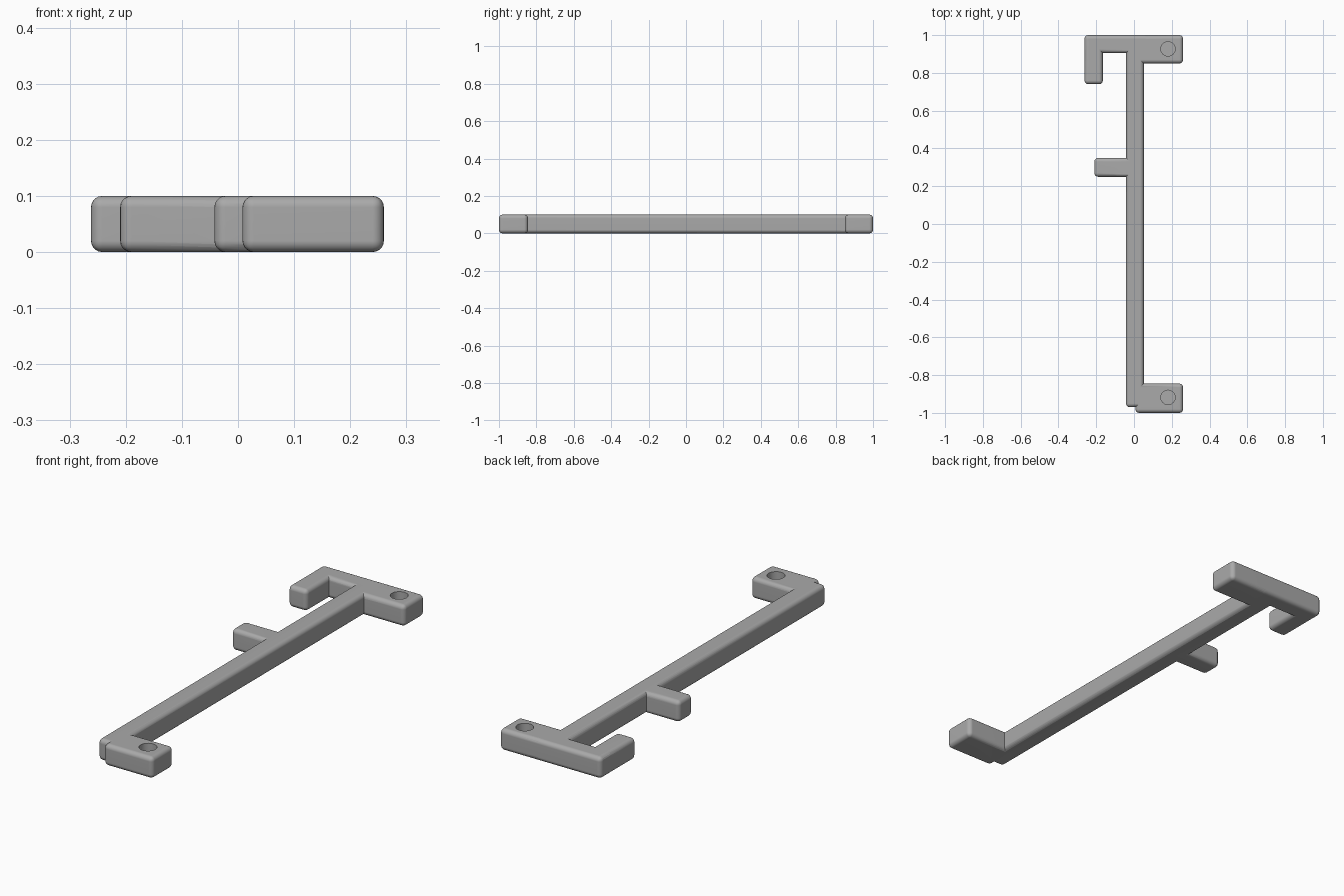
import bpy
import math

if "Cube" in bpy.data.objects:
    bpy.data.objects.remove(bpy.data.objects["Cube"])

H = 0.10        # thickness of every part
R = 0.02        # edge rounding

grey = bpy.data.materials.new("plain grey")
grey.diffuse_color = (0.40, 0.40, 0.40, 1)
grey.use_nodes = True
grey.node_tree.nodes["Principled BSDF"].inputs["Base Color"].default_value = grey.diffuse_color


def apply(ob, name):
    bpy.context.view_layer.objects.active = ob
    bpy.ops.object.modifier_apply(modifier=name)


def bar(name, x0, x1, y0, y1):
    """Box with all edges rounded, standing on z = 0."""
    bpy.ops.mesh.primitive_cube_add(size=1, location=((x0 + x1) / 2, (y0 + y1) / 2, H / 2))
    ob = bpy.context.object
    ob.name = name
    ob.scale = (x1 - x0, y1 - y0, H)
    bpy.ops.object.transform_apply(location=True, rotation=False, scale=True)
    ob.data.materials.append(grey)
    bev = ob.modifiers.new("round", 'BEVEL')
    bev.width, bev.segments = R, 5
    apply(ob, "round")
    return ob


def combine(ob, other, operation):
    mod = ob.modifiers.new("join", 'BOOLEAN')
    mod.operation, mod.solver, mod.object = operation, 'EXACT', other
    apply(ob, "join")
    bpy.data.objects.remove(other, do_unlink=True)


# Long spine with its side branches
frame = bar("frame", -0.042, 0.052, -0.97, 0.98)
branches = [
    bar("front_arm", 0.008, 0.26, -1.0, -0.845),
    bar("middle_stub", -0.21, 0.02, 0.25, 0.35),
    bar("back_crossbar", -0.262, 0.08, 0.905, 1.0),
    bar("back_block", 0.0, 0.26, 0.85, 1.0),
    bar("hook", -0.262, -0.165, 0.74, 1.0),
]
for branch in branches:
    combine(frame, branch, 'UNION')

# Blind round holes in the two right-hand blocks
for y in (-0.918, 0.927):
    bpy.ops.mesh.primitive_cylinder_add(vertices=32, radius=0.038, depth=0.12,
                                        location=(0.18, y, 0.10))
    hole = bpy.context.object
    hole.data.materials.append(grey)
    combine(frame, hole, 'DIFFERENCE')

# Smooth the rounded edges, keep flats flat
bpy.ops.object.select_all(action='DESELECT')
frame.select_set(True)
bpy.context.view_layer.objects.active = frame
bpy.ops.object.shade_smooth_by_angle(angle=math.radians(30))
wn = frame.modifiers.new("flat normals", 'WEIGHTED_NORMAL')
wn.keep_sharp = True
